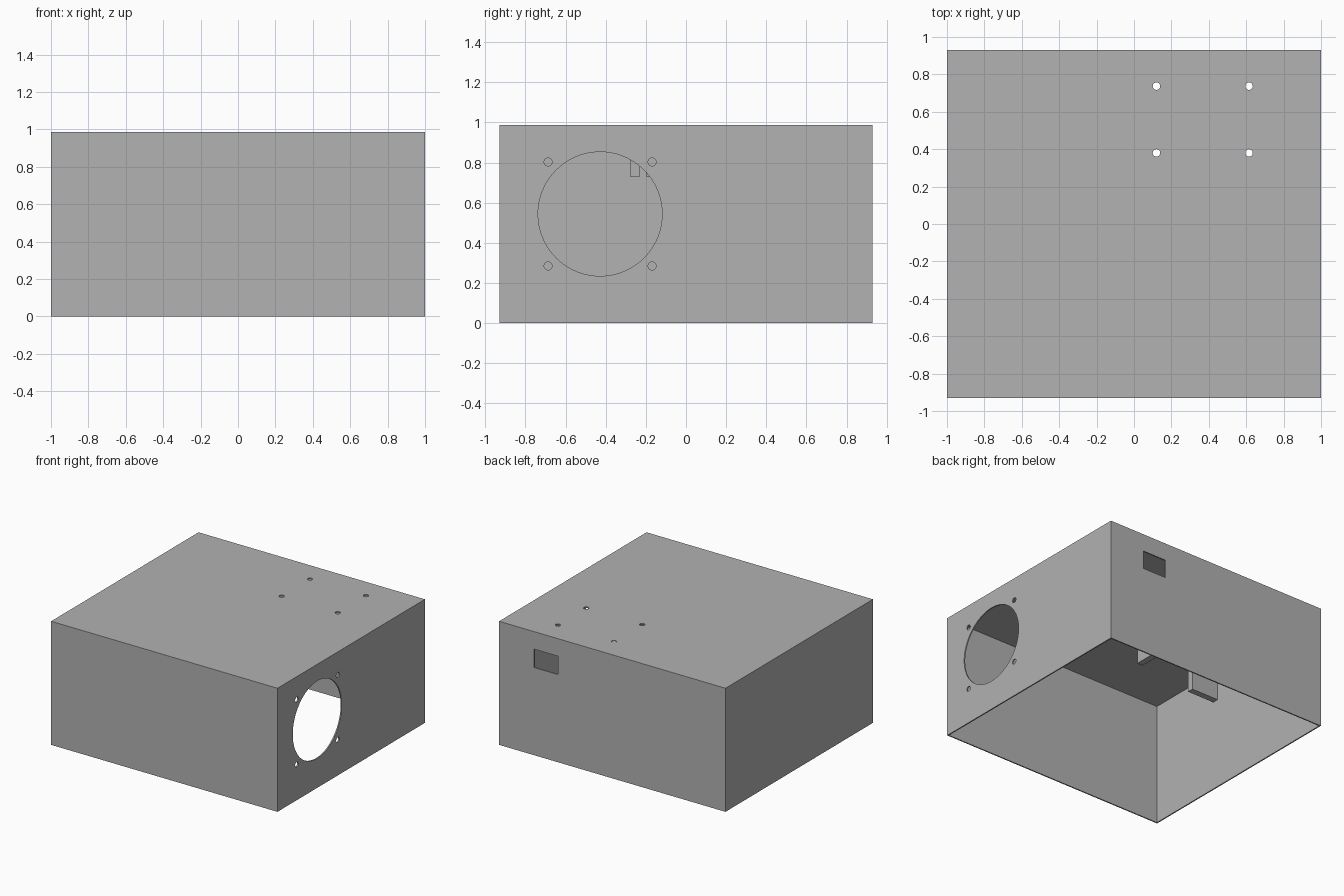
import bpy
import math

default = bpy.data.objects.get("Cube")
if default:
    bpy.data.objects.remove(default, do_unlink=True)

HALF_X, HALF_Y, HEIGHT, WALL = 1.0, 0.93, 0.987, 0.01

grey = bpy.data.materials.new("plain grey")
grey.use_nodes = True
colour = (0.445, 0.445, 0.445, 1)
grey.diffuse_color = colour
grey.node_tree.nodes["Principled BSDF"].inputs["Base Color"].default_value = colour


def box(name, low, high):
    """Box spanning two opposite corners."""
    bpy.ops.mesh.primitive_cube_add(size=1)
    ob = bpy.context.object
    ob.name = name
    ob.location = [(a + b) / 2 for a, b in zip(low, high)]
    ob.scale = [b - a for a, b in zip(low, high)]
    bpy.ops.object.transform_apply(location=True, rotation=False, scale=True)
    ob.data.materials.append(grey)
    return ob


def rod(name, centre, radius, sides, tilt=0):
    """Short cylinder used to drill a hole through one wall."""
    bpy.ops.mesh.primitive_cylinder_add(radius=radius, depth=0.1, vertices=sides,
                                        location=centre, rotation=(0, tilt, 0))
    ob = bpy.context.object
    ob.name = name
    ob.data.materials.append(grey)
    return ob


def cut(target, cutter):
    """Subtract the cutter, then discard it."""
    cutter.hide_render = True
    mod = target.modifiers.new("cut", 'BOOLEAN')
    mod.operation = 'DIFFERENCE'
    mod.solver = 'EXACT'
    mod.object = cutter
    bpy.context.view_layer.objects.active = target
    bpy.ops.object.modifier_apply(modifier=mod.name)
    bpy.data.objects.remove(cutter, do_unlink=True)


# Thin-walled housing, open underneath
housing = box("housing", (-HALF_X, -HALF_Y, 0), (HALF_X, HALF_Y, HEIGHT))
cut(housing, box("cavity", (WALL - HALF_X, WALL - HALF_Y, -0.1),
                 (HALF_X - WALL, HALF_Y - WALL, HEIGHT - WALL)))

# Round fan opening with four screw holes in the side wall
fan_y, fan_z, spacing = -0.428, 0.544, 0.259
cut(housing, rod("fan_cutter", (HALF_X, fan_y, fan_z), 0.309, 96, math.pi / 2))
for sy in (-1, 1):
    for sz in (-1, 1):
        centre = (HALF_X, fan_y + sy * spacing, fan_z + sz * spacing)
        cut(housing, rod("screw_cutter", centre, 0.02, 24, math.pi / 2))

# Four mounting holes in the top
for x in (0.12, 0.615):
    for y in (0.38, 0.737):
        cut(housing, rod("mount_cutter", (x, y, HEIGHT), 0.02, 24))

# Rectangular socket opening in the back wall
cut(housing, box("socket_cutter", (0.48, HALF_Y - 0.05, 0.70),
                 (0.69, HALF_Y + 0.05, 0.847)))

bpy.ops.object.select_all(action='DESELECT')
housing.select_set(True)
bpy.context.view_layer.objects.active = housing
bpy.ops.object.shade_smooth_by_angle(angle=math.radians(30))

# Retaining tabs hanging from the inside of the top
tab_top = HEIGHT - WALL / 2
box("side_tab", (-HALF_X + WALL / 2, -0.28, 0.73), (-0.75, -0.23, tab_top))
box("inner_tab", (-0.25, -0.20, 0.73), (-0.20, 0.05, tab_top))
